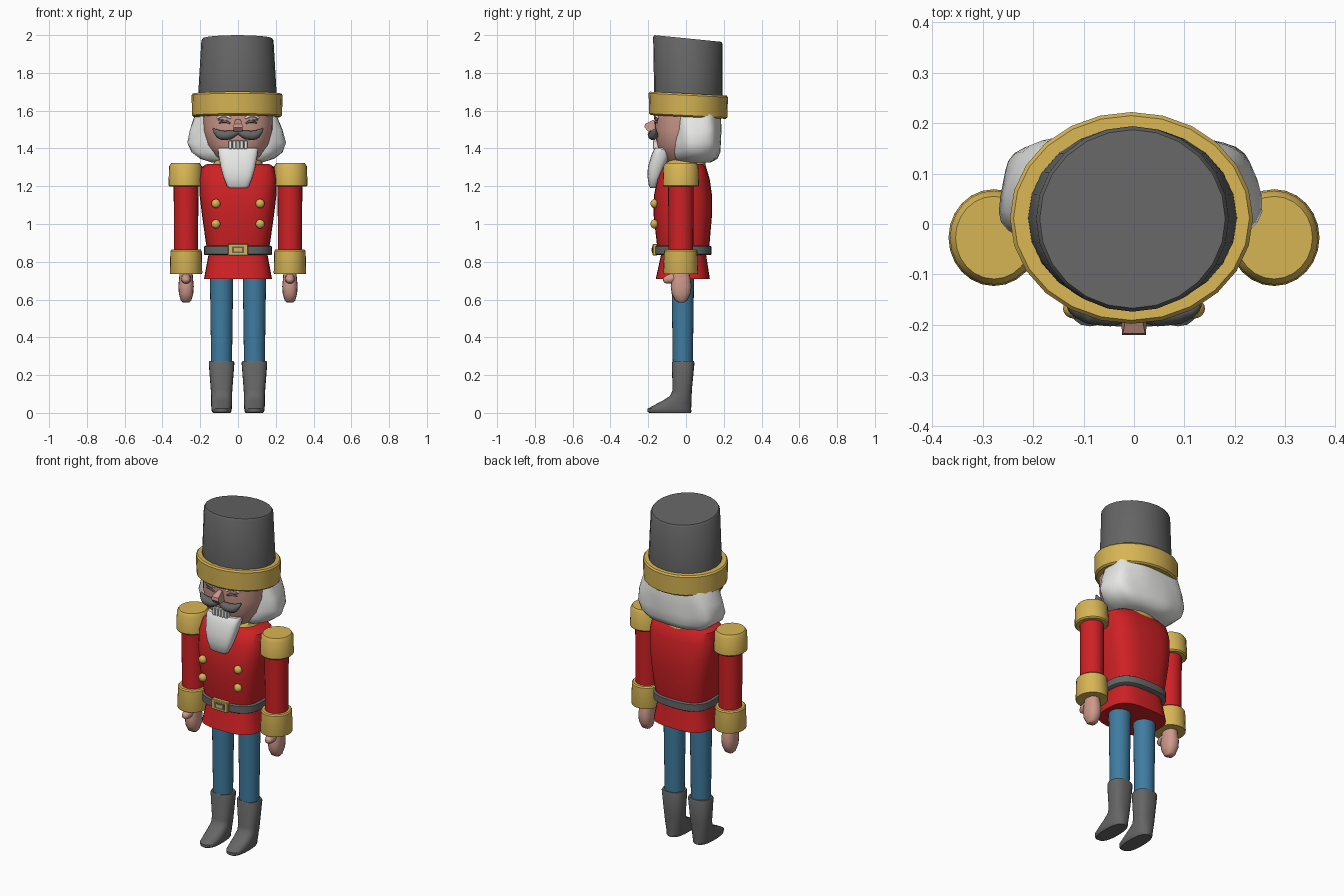
import bpy, bmesh, math
from mathutils import Vector


def material(name, rgb):
    m = bpy.data.materials.new(name)
    m.diffuse_color = (*rgb, 1)
    return m


GREY = material("dark grey", (0.13, 0.13, 0.13))
GOLD = material("gold", (0.68, 0.46, 0.09))
RED = material("red", (0.62, 0.015, 0.018))
BLUE = material("blue", (0.05, 0.2, 0.35))
SKIN = material("skin", (0.62, 0.32, 0.26))
WHITE = material("white", (0.8, 0.8, 0.79))


def finish(name, bm, mat, angle=38):
    """Turn a bmesh into an object, smooth except at edges over the angle."""
    bmesh.ops.recalc_face_normals(bm, faces=bm.faces)
    for f in bm.faces:
        f.smooth = True
    for e in bm.edges:
        if len(e.link_faces) == 2:
            e.smooth = e.calc_face_angle(0) < math.radians(angle)
    me = bpy.data.meshes.new(name)
    bm.to_mesh(me)
    bm.free()
    me.materials.append(mat)
    ob = bpy.data.objects.new(name, me)
    bpy.context.collection.objects.link(ob)
    return ob


def loft(name, mat, rings, x=0, n=24, power=2.0, wave=0, angle=38):
    """Skin rings of (z, rx, ry, cy, tilt); power > 2 squares the section."""
    bm = bmesh.new()
    loops = []
    for z, rx, ry, cy, *tilt in rings:
        k = tilt[0] if tilt else 0
        loop = []
        for i in range(n):
            a = math.tau * i / n
            c, s = math.cos(a), math.sin(a)
            w = 1 + wave * math.cos(7 * a + 14 * z)
            px = x + w * rx * math.copysign(abs(c) ** (2 / power), c)
            py = cy + w * ry * math.copysign(abs(s) ** (2 / power), s)
            loop.append(bm.verts.new((px, py, z - k * py)))
        loops.append(loop)
    for lo, hi in zip(loops, loops[1:]):
        for i in range(n):
            j = (i + 1) % n
            bm.faces.new((lo[i], lo[j], hi[j], hi[i]))
    bm.faces.new(loops[0][::-1])
    bm.faces.new(loops[-1])
    return finish(name, bm, mat, angle)


def tube(name, mat, pts, sides=3):
    """Smooth tapered tube through points (x, y, z, radius)."""
    cu = bpy.data.curves.new(name, "CURVE")
    cu.dimensions = "3D"
    cu.bevel_depth = 1
    cu.bevel_resolution = sides
    cu.resolution_u = 6
    cu.use_fill_caps = True
    sp = cu.splines.new("BEZIER")
    sp.bezier_points.add(len(pts) - 1)
    for bp, p in zip(sp.bezier_points, pts):
        bp.co = p[:3]
        bp.radius = p[3]
        bp.handle_left_type = bp.handle_right_type = "AUTO"
    cu.materials.append(mat)
    ob = bpy.data.objects.new(name, cu)
    bpy.context.collection.objects.link(ob)
    return ob


def box(name, mat, centre, size, bevel=0.004):
    bm = bmesh.new()
    bmesh.ops.create_cube(bm, size=1)
    for v in bm.verts:
        v.co = Vector(centre) + Vector(a * b for a, b in zip(v.co, size))
    if bevel:
        bmesh.ops.bevel(bm, geom=bm.edges[:], offset=bevel, segments=1, affect="EDGES")
    return finish(name, bm, mat, 30)


def ball(name, mat, centre, radii):
    bm = bmesh.new()
    bmesh.ops.create_uvsphere(bm, u_segments=16, v_segments=8, radius=1)
    for v in bm.verts:
        v.co = Vector(centre) + Vector(a * b for a, b in zip(v.co, radii))
    return finish(name, bm, mat)


# hat and brim, both leaning back a little
loft("hat", GREY, [(1.6, .208, .181, .012, .05), (1.7, .207, .181, .012, .05),
                   (1.972, .191, .184, .01, .1), (1.983, .184, .177, .01, .1)], x=-.003)
loft("hat_brim", GOLD, [(1.567, .228, .198, .012, .05), (1.575, .238, .207, .012, .05),
                        (1.682, .241, .21, .012, .05), (1.691, .234, .203, .012, .05)], x=-.005)

# head and hair
loft("head", SKIN, [(1.32, .08, .09, .0), (1.36, .125, .13, 0), (1.42, .165, .155, 0),
                    (1.5, .185, .165, 0), (1.6, .187, .167, 0)], power=2.5)
loft("hair", WHITE, [(1.325, .13, .085, .045), (1.345, .195, .115, .05), (1.38, .24, .125, .055),
                     (1.43, .259, .126, .056), (1.5, .243, .128, .058), (1.56, .222, .127, .056),
                     (1.61, .205, .12, .055)], x=-.008, n=42, power=2.7, wave=.022, angle=60)

# nose: wedge narrowing toward the brow
bm = bmesh.new()
sides = []
for s in (-1, 1):
    sides.append([bm.verts.new((s * w, y, z)) for y, z, w in
                  ((-.14, 1.565, .012), (-.175, 1.55, .014), (-.217, 1.53, .022),
                   (-.22, 1.512, .024), (-.2, 1.49, .022), (-.14, 1.485, .026))])
bm.faces.new(sides[0])
bm.faces.new(sides[1])
for i in range(6):
    j = (i + 1) % 6
    bm.faces.new((sides[0][i], sides[0][j], sides[1][j], sides[1][i]))
finish("nose", bm, SKIN)

# teeth and beard
for i in range(5):
    box("tooth", WHITE, ((i - 2) * .02, -.16, 1.42), (.019, .03, .045), .003)
loft("beard", WHITE, [(1.19, .045, .012, -.176), (1.2, .058, .02, -.176), (1.25, .078, .036, -.168),
                      (1.3, .092, .045, -.157), (1.36, .103, .05, -.135),
                      (1.395, .107, .045, -.125), (1.403, .1, .038, -.125)], power=3.2)

# collar, coat, belt and skirt
loft("collar", GOLD, [(1.28, .14, .11, 0), (1.335, .125, .1, 0), (1.345, .11, .09, 0)])
loft("coat", RED, [(.86, .162, .133, -.015), (.9, .17, .14, -.015), (1.05, .191, .155, -.017),
                   (1.15, .203, .154, -.016), (1.24, .207, .138, -.013), (1.3, .195, .115, -.008),
                   (1.318, .165, .095, -.003)], n=28, power=3.0)
loft("coat_skirt", RED, [(.71, .18, .143, -.017), (.86, .152, .115, -.012)], n=28, power=3.0)
loft("belt", GREY, [(.835, .173, .143, -.015), (.84, .18, .15, -.015),
                    (.88, .18, .15, -.015), (.885, .173, .143, -.015)], n=28, power=2.8)
box("buckle", GOLD, (0, -.164, .864), (.108, .026, .062))
box("buckle_inset", GREY, (0, -.176, .864), (.066, .006, .036), 0)
box("buckle_centre", GOLD, (0, -.178, .864), (.04, .007, .018), 0)

for s in (-1, 1):
    side = "left" if s > 0 else "right"
    # face details
    tube(side + "_moustache", GREY, [(0, -.178, 1.488, .012), (s * .045, -.178, 1.472, .025),
                                     (s * .09, -.172, 1.472, .026), (s * .115, -.168, 1.488, .016),
                                     (s * .132, -.16, 1.505, .004)])
    tube(side + "_eye", GREY, [(s * .04, -.163, 1.532, .004), (s * .065, -.161, 1.542, .007),
                               (s * .1, -.15, 1.536, .004)], 2)
    tube(side + "_eyelash", GREY, [(s * .055, -.162, 1.546, .004), (s * .105, -.148, 1.552, .004)], 2)
    tube(side + "_eyebrow", WHITE, [(s * .038, -.164, 1.561, .006), (s * .075, -.16, 1.575, .009),
                                    (s * .112, -.145, 1.56, .005)], 2)
    # coat buttons
    for z in (1.0, 1.108):
        ball(side + "_button", GOLD, (s * .117, -.168, z), (.024, .02, .024))
    # arm
    ax = s * .275
    loft(side + "_shoulder", GOLD, [(1.198, .083, .09, -.027), (1.205, .09, .096, -.027),
                                    (1.305, .087, .093, -.027), (1.322, .076, .082, -.027)],
         x=s * .278)
    loft(side + "_sleeve", RED, [(.84, .063, .065, -.027), (1.23, .066, .068, -.027)], x=ax)
    loft(side + "_cuff", GOLD, [(.735, .084, .09, -.028), (.742, .086, .092, -.028),
                                (.858, .083, .088, -.028), (.865, .077, .082, -.028)], x=ax)
    loft(side + "_hand", SKIN, [(.585, .018, .016, -.025), (.595, .028, .032, -.026),
                                (.63, .038, .05, -.026), (.67, .041, .055, -.026),
                                (.71, .037, .05, -.026), (.76, .033, .04, -.026)],
         x=ax, n=16, power=2.4)
    tube(side + "_thumb", SKIN, [(ax, -.05, .715, .026), (ax, -.09, .708, .026),
                                 (ax, -.113, .7, .018), (ax, -.12, .697, .006)])
    # leg and boot
    lx = s * .087
    loft(side + "_leg", BLUE, [(.25, .055, .053, -.017), (.75, .062, .06, -.017)], x=lx)
    loft(side + "_boot", GREY, [(0, .046, .11, -.085), (.006, .051, .116, -.087),
                                (.022, .054, .115, -.088), (.04, .055, .1, -.071),
                                (.065, .055, .076, -.047), (.09, .055, .057, -.027),
                                (.12, .057, .051, -.02), (.265, .068, .06, -.015),
                                (.274, .064, .056, -.015)], x=lx, power=2.5)
